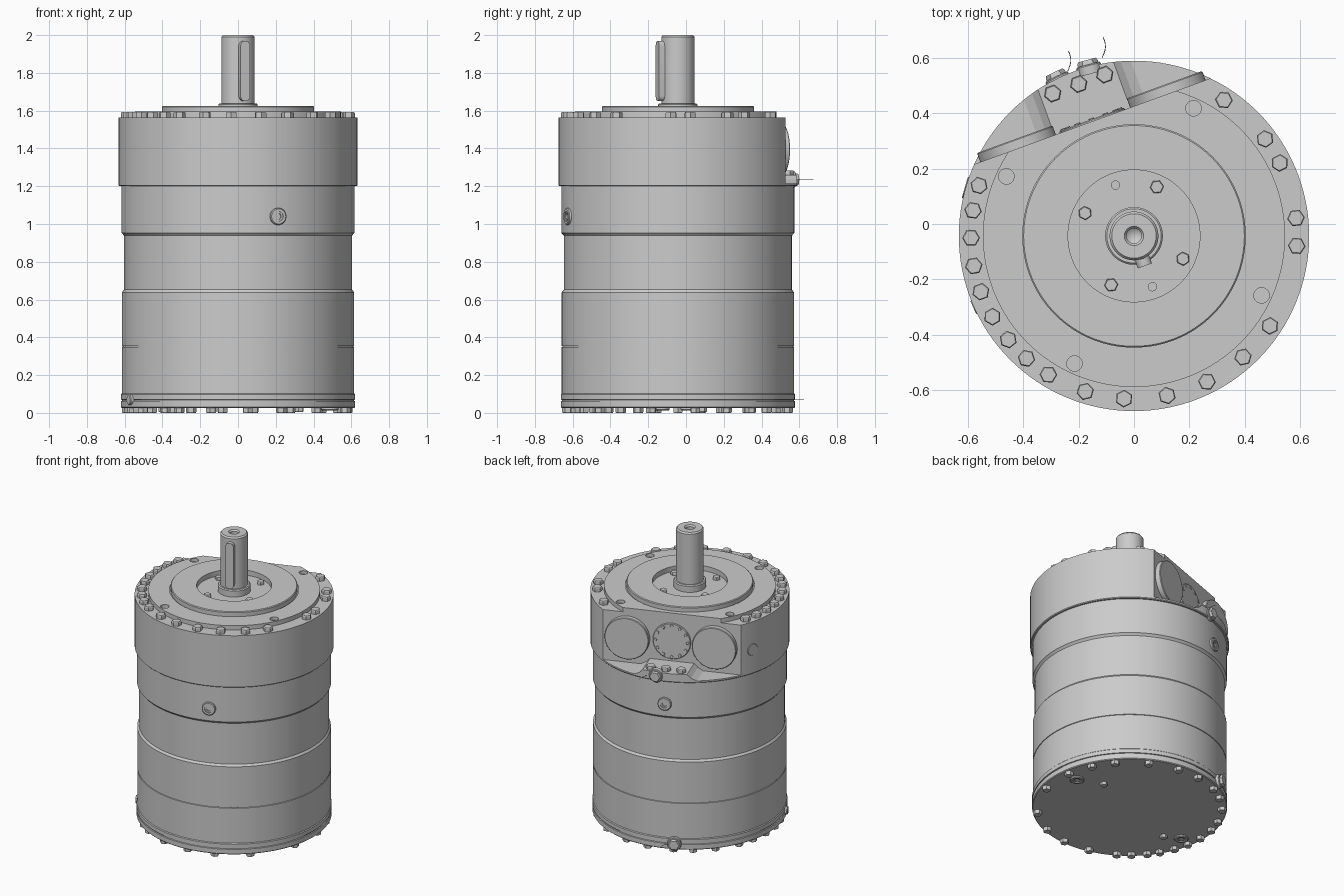
import bpy, bmesh
from math import radians, cos, sin, pi
from mathutils import Matrix, Vector

if "Cube" in bpy.data.objects:
    bpy.data.objects.remove(bpy.data.objects["Cube"])

CY = -0.043            # y of the main axis
FLAT = 110             # azimuth of the machined flat
AXIS = Matrix.Translation((0, CY, 0))


def finish(name, bm):
    bmesh.ops.recalc_face_normals(bm, faces=bm.faces)
    mesh = bpy.data.meshes.new(name)
    bm.to_mesh(mesh)
    bm.free()
    ob = bpy.data.objects.new(name, mesh)
    bpy.context.collection.objects.link(ob)
    return ob


def smooth(ob):
    bpy.ops.object.select_all(action='DESELECT')
    ob.select_set(True)
    bpy.context.view_layer.objects.active = ob
    bpy.ops.object.shade_smooth_by_angle(angle=radians(28))


def lathe(name, profile, mats=(AXIS,), seg=128, shade=True):
    """Spin an (r, h) profile about local z, once per matrix."""
    bm = bmesh.new()
    for m in mats:
        rings = []
        for r, h in profile:
            n = 1 if r == 0 else seg
            rings.append([bm.verts.new(m @ Vector((r * cos(2 * pi * i / seg), r * sin(2 * pi * i / seg), h)))
                          for i in range(n)])
        for a, b in zip(rings, rings[1:]):
            for i in range(seg):
                j = (i + 1) % seg
                quad = [a[i % len(a)], a[j % len(a)], b[j % len(b)], b[i % len(b)]]
                bm.faces.new(list(dict.fromkeys(quad)))
    ob = finish(name, bm)
    if shade:
        smooth(ob)
    return ob


def prism(name, points, depth, mat):
    """Extrude a local xy outline along local z."""
    bm = bmesh.new()
    face = bm.faces.new([bm.verts.new((x, y, 0)) for x, y in points])
    ext = bmesh.ops.extrude_face_region(bm, geom=[face])
    bmesh.ops.translate(bm, verts=[v for v in ext['geom'] if isinstance(v, bmesh.types.BMVert)], vec=(0, 0, depth))
    bm.transform(mat)
    return finish(name, bm)


def upright(az, r, z):
    return AXIS @ Matrix.Rotation(radians(az), 4, 'Z') @ Matrix.Translation((r, 0, z))


def hanging(az, r, z):
    return upright(az, r, z) @ Matrix.Rotation(pi, 4, 'X')


def radial(az, d, z, t=0):
    """Local z points outward, local y up, local x along the tangent."""
    return (AXIS @ Matrix.Rotation(radians(az + 90), 4, 'Z')
            @ Matrix.Translation((t, -d, z)) @ Matrix.Rotation(pi / 2, 4, 'X'))


def hex_bolts(name, mats, r, h):
    return lathe(name, [(0, 0), (r, 0), (r, h * .8), (r * .88, h), (0, h)], mats, 6)


def disc(r, h, c=.004):
    return [(0, 0), (r, 0), (r, h - c), (r - c, h), (0, h)]


def cut(ob, cutter):
    mod = ob.modifiers.new('cut', 'BOOLEAN')
    mod.operation, mod.solver, mod.object = 'DIFFERENCE', 'EXACT', cutter
    bpy.context.view_layer.objects.active = ob
    bpy.ops.object.modifier_apply(modifier=mod.name)
    bpy.data.objects.remove(cutter)


# Lower housing: end cover, drum with seam and waist, upper band
lathe('lower_housing', [
    (0, .025), (.615, .025), (.62, .03), (.62, .062), (.614, .064), (.614, .069), (.62, .071),
    (.62, .098), (.615, .103), (.615, .348), (.611, .35), (.611, .353), (.615, .355),
    (.615, .638), (.604, .652), (.604, .938), (.609, .945), (.617, .953), (.617, 1.205), (0, 1.205)])

# Upper flange with cover plate, pilot ring and seal recess
flange = lathe('upper_flange', [
    (0, 1.2), (.627, 1.2), (.632, 1.205), (.632, 1.565), (.545, 1.565), (.545, 1.595), (.41, 1.595),
    (.41, 1.59), (.403, 1.59), (.403, 1.62), (.398, 1.625), (.238, 1.625), (.238, 1.59), (0, 1.59)])

# Pocket for the flat: leaves a raised step in the middle
half = [(.145, 1.26), (.17, 1.235), (.205, 1.215), (.7, 1.215), (.7, 1.8)]
cut(flange, prism('pocket_cutter', half + [(-x, z) for x, z in reversed(half)], .5, radial(FLAT, .44, 0)))
holes = [upright(65 + 90 * k, .508, 0) for k in range(4)]
cut(flange, lathe('mount_hole_cutter', [(0, 1.572), (.028, 1.572), (.028, 1.7), (0, 1.7)], holes, 24, False))
jack = [upright(a, .195, 0) for a in (110, -70)]
cut(flange, lathe('jack_hole_cutter', [(0, 1.57), (.015, 1.57), (.015, 1.7), (0, 1.7)], jack, 20, False))
smooth(flange)

# Output shaft with collar and centre hole, and its key
lathe('shaft_collar', [(0, 1.58), (.104, 1.58), (.104, 1.632), (.098, 1.638), (0, 1.638)])
lathe('output_shaft', [(0, 1.6), (.088, 1.6), (.088, 1.99), (.08, 2), (.035, 2), (.027, 1.99),
                       (.027, 1.93), (0, 1.91)], seg=64)
key = [(.027 * cos(pi * i / 12), .133 + .027 * sin(pi * i / 12)) for i in range(13)]
smooth(prism('shaft_key', key + [(-x, -y) for x, y in key], .045, radial(-70, .07, 1.81)))

# Bolts on the top face, seal recess and step
TOP = [56.5, 36.5, 26.6, 6.3, -3.5, -33.5, -48, -63.4, -78.3, -93.5, -107.4, -121.7, -131.3,
       -140.5, -150.3, -160, -169.4, -179.3, 171, 162]
hex_bolts('top_rim_bolts', [upright(a, .588, 1.565) for a in TOP], .032, .027)
hex_bolts('seal_bolts', [upright(65 + 90 * k, .195, 1.59) for k in range(4)], .025, .02)
hex_bolts('step_bolts', [radial(FLAT, .583, 1.26, t) @ Matrix.Rotation(-pi / 2, 4, 'X')
                         for t in (-.1, 0, .1)], .032, .024)

# Bolts and plugs on the bottom face
BOTTOM = [26, 9, -14, -45, -67, -85, -104, -122, -131, -141, -149, -159, -169, 180, 168, 157, 141,
          127, 115, 98, 82, 62, 41]
hex_bolts('bottom_rim_bolts', [hanging(a, .587, .025) for a in BOTTOM], .028, .025)
hex_bolts('bottom_inner_bolts', [hanging(22, .35, .025), hanging(-161, .42, .025)], .024, .02)
PLUG = [(0, -.03), (.045, -.03), (.045, .008), (.04, .012), (.026, .012), (.026, .006),
        (.016, .006), (.016, -.004), (0, -.004)]
lathe('bottom_plugs', PLUG, [hanging(7, .49, .025), hanging(-170, .51, .025)], 32)

# Covers on the flat
lathe('port_covers', disc(.145, .037), [radial(FLAT, .438, 1.395, t) for t in (-.29, .285)], 64)
lathe('centre_cover', disc(.125, .01), [radial(FLAT, .438, 1.4)], 64)
hex_bolts('centre_cover_screws', [radial(FLAT, .446, 1.4 + .107 * sin(k * pi / 6), .107 * cos(k * pi / 6))
                                  for k in range(12)], .011, .006)
lathe('flange_side_plug', disc(.04, .008, .002), [radial(164, .627, 1.37)], 32)

# Screw plugs around the side of the drum
lathe('drum_plugs', PLUG, [radial(a, .618, 1.04) for a in (-70, FLAT)], 32)
side = [radial(105, .605, 1.235), radial(116, .605, .07)]
lathe('side_plug_collars', disc(.045, .035), side, 32)
hex_bolts('side_plug_heads', side, .038, .052)
lathe('small_side_plug', disc(.028, .03), [radial(204, .605, .07)], 24)

# Fine retaining wires beside the side plugs
for i, (x, y, z) in enumerate([(-.24, .55, .07), (-.115, .6, 1.235)]):
    wire = bpy.data.curves.new('plug_wire', 'CURVE')
    wire.dimensions, wire.bevel_depth, wire.bevel_resolution = '3D', .0015, 1
    sp = wire.splines.new('POLY')
    sp.points.add(6)
    for k, p in enumerate(sp.points):
        u = k / 6
        p.co = (x + .012 * sin(pi * u * .9), y + .074 * u, z, 1)
    bpy.context.collection.objects.link(bpy.data.objects.new(f'plug_wire_{i + 1}', wire))
